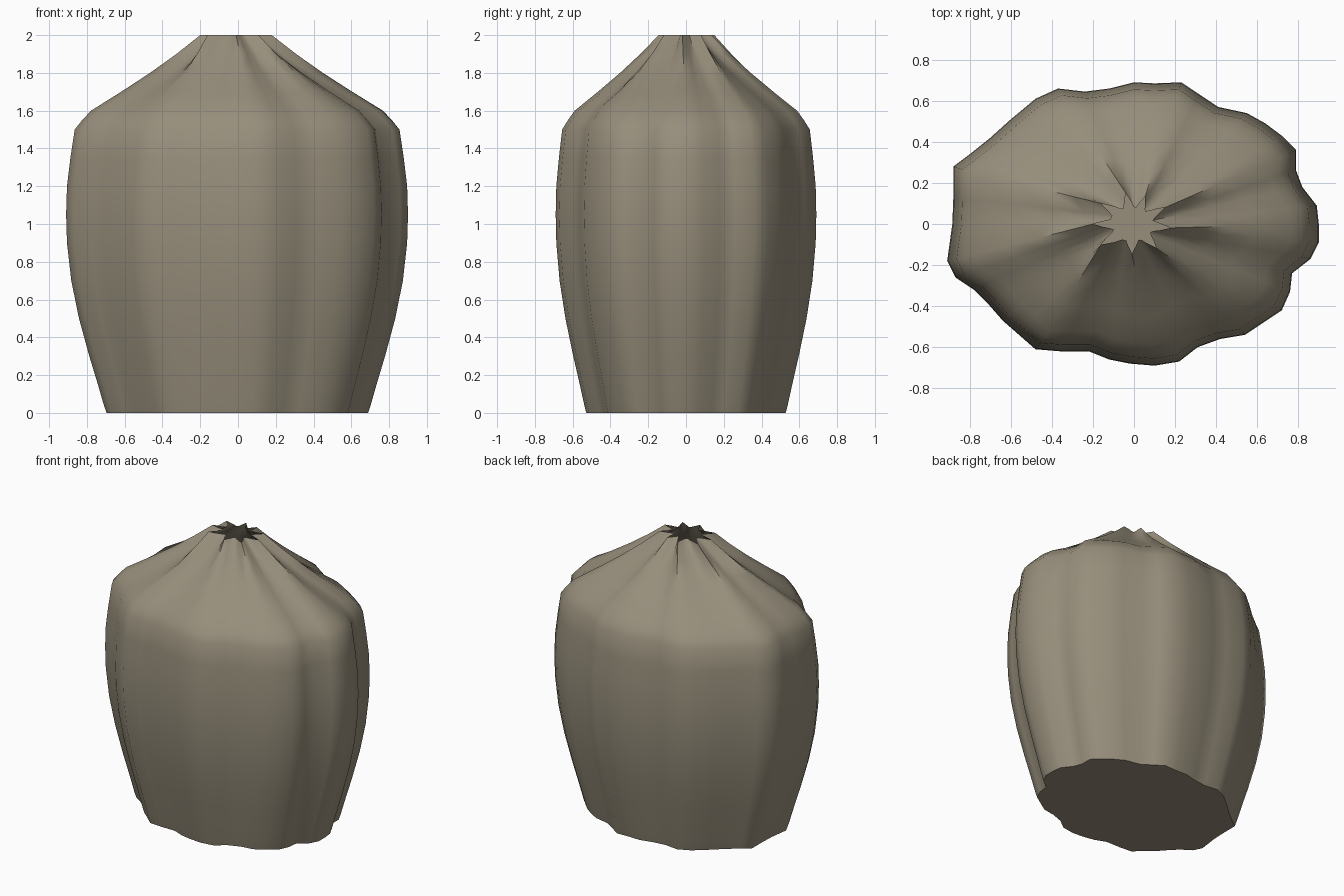
import bpy, bmesh, math

# widest cross-section of the sack, counter-clockwise
OUTLINE = [
    (0.90, 0), (0.89, 0.09), (0.82, 0.18), (0.79, 0.26), (0.79, 0.36), (0.72, 0.43),
    (0.64, 0.49), (0.55, 0.54), (0.41, 0.57), (0.32, 0.63), (0.23, 0.69), (0.10, 0.685),
    (0, 0.69), (-0.12, 0.66), (-0.24, 0.645), (-0.37, 0.66), (-0.48, 0.61), (-0.60, 0.51),
    (-0.70, 0.42), (-0.80, 0.34), (-0.88, 0.28), (-0.88, 0.13), (-0.885, 0), (-0.91, -0.18),
    (-0.87, -0.26), (-0.78, -0.32), (-0.71, -0.39), (-0.64, -0.47), (-0.56, -0.54),
    (-0.48, -0.61), (-0.36, -0.62), (-0.22, -0.62), (-0.12, -0.66), (-0.02, -0.68),
    (0.10, -0.69), (0.22, -0.67), (0.31, -0.60), (0.42, -0.56), (0.54, -0.54),
    (0.63, -0.48), (0.72, -0.42), (0.76, -0.33), (0.77, -0.24), (0.86, -0.17), (0.90, -0.09)]

# each ridge (outline index) runs to one pleat tip of the neck: (index, angle, radius)
TIPS = [(0, -6, 0.18), (4, 28, 0.17), (10, 68, 0.145), (15, 105, 0.155), (20, 148, 0.19),
        (23, 180, 0.20), (29, 212, 0.19), (34, 266, 0.145), (39, 313, 0.16), (45, 354, 0.18)]

# height, body scale, blend towards neck
RINGS = [(0, 0.765, 0), (0.04, 0.78, 0), (0.15, 0.815, 0), (0.3, 0.865, 0), (0.5, 0.925, 0),
         (0.7, 0.97, 0), (0.9, 0.995, 0), (1.05, 1, 0), (1.2, 0.995, 0), (1.35, 0.975, 0),
         (1.5, 0.95, 0), (1.55, 0.95, 0.06), (1.6, 0.95, 0.13), (1.7, 0.95, 0.37),
         (1.8, 0.95, 0.60), (1.9, 0.95, 0.81), (2.0, 0.95, 1)]


def neck_point(i):
    for (a, ta, ra), (b, tb, rb) in zip(TIPS, TIPS[1:]):
        if a <= i < b:
            f = (i - a) / (b - a)
            t = math.radians(ta + (tb - ta) * f)
            r = (ra + (rb - ra) * f) * (1 - 0.48 * math.sin(math.pi * f))
            return r * math.cos(t), r * math.sin(t)


burlap = bpy.data.materials.new("burlap")
burlap.diffuse_color = (0.31, 0.272, 0.2, 1)

# pleated sack: lofted rings, flat base, open gathered neck
bm = bmesh.new()
neck = [neck_point(i) for i in range(len(OUTLINE))]
rings = []
for z, s, w in RINGS:
    rings.append([bm.verts.new((x * s * (1 - w) + nx * w, y * s * (1 - w) + ny * w, z))
                  for (x, y), (nx, ny) in zip(OUTLINE, neck)])
n = len(OUTLINE)
for lo, hi in zip(rings, rings[1:]):
    for i in range(n):
        j = (i + 1) % n
        bm.faces.new((lo[i], lo[j], hi[j], hi[i]))
bm.faces.new(rings[0][::-1])
mesh = bpy.data.meshes.new("sack")
bm.to_mesh(mesh)
bm.free()
sack = bpy.data.objects.new("sack", mesh)
bpy.context.collection.objects.link(sack)
mesh.materials.append(burlap)
bpy.context.view_layer.objects.active = sack
sack.select_set(True)
bpy.ops.object.shade_smooth_by_angle(angle=math.radians(60))
